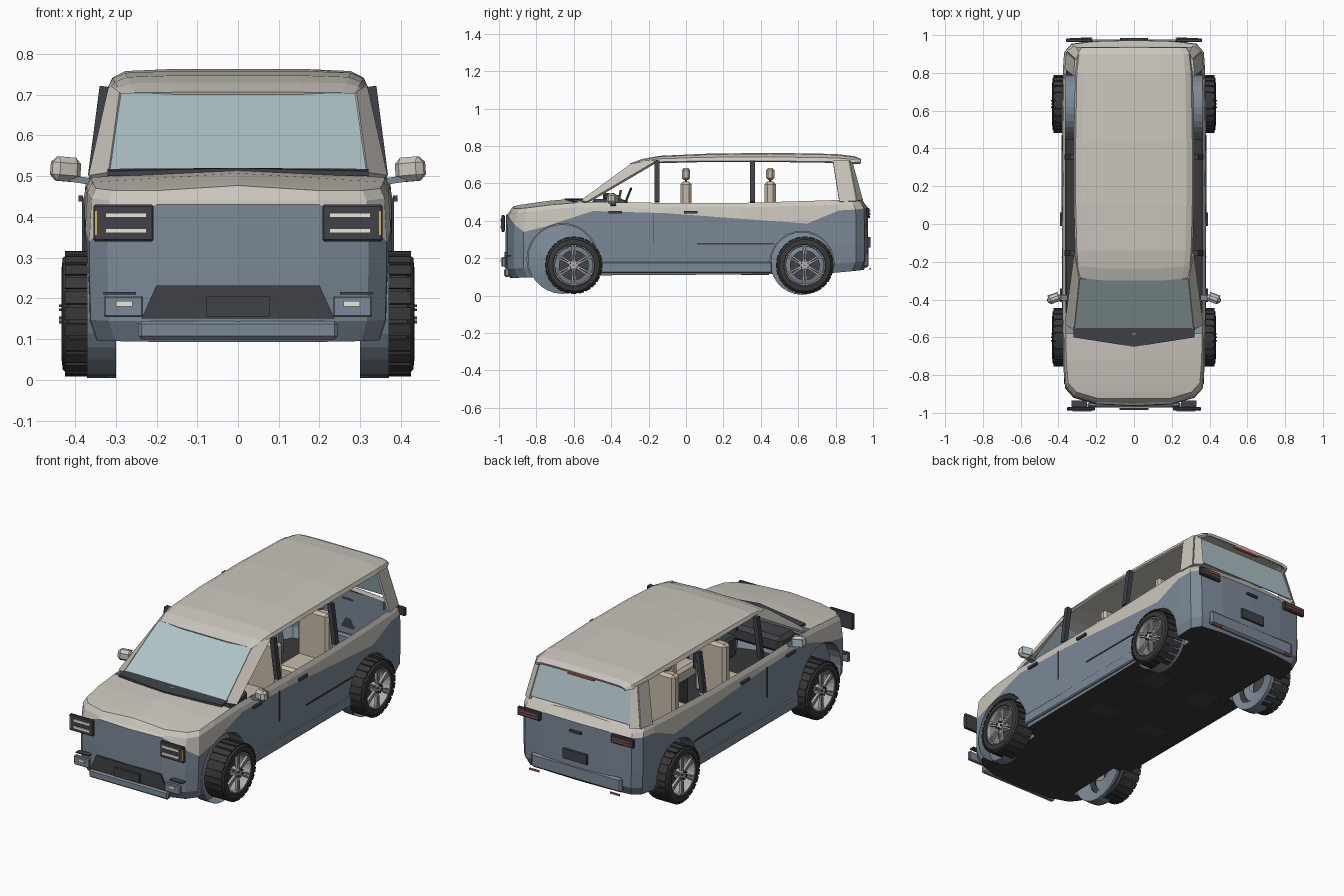
import bpy, bmesh, math
from mathutils import Matrix, Vector

if "Cube" in bpy.data.objects:
    bpy.data.objects.remove(bpy.data.objects["Cube"])


def mat(name, c):
    m = bpy.data.materials.new(name)
    m.diffuse_color = (*c, 1)
    m.use_nodes = True
    m.node_tree.nodes["Principled BSDF"].inputs["Base Color"].default_value = m.diffuse_color
    return m


BLUE = mat("slate_paint", (.20, .25, .31))
BEIGE = mat("sand_paint", (.60, .57, .51))
DARK = mat("dark_trim", (.05, .055, .065))
BLACK = mat("rubber", (.04, .04, .042))
GLASS = mat("glass", (.42, .55, .58))
RIM = mat("alloy", (.42, .42, .42))
SEAT = mat("upholstery", (.58, .50, .40))
LAMP = mat("lamp", (.85, .80, .68))
RED = mat("tail_red", (.50, .12, .08))
AMBER = mat("amber", (.70, .45, .12))


def mesh(name, verts, faces, mats, ids=None, weld=True):
    me = bpy.data.meshes.new(name)
    bm = bmesh.new()
    vs = [bm.verts.new(v) for v in verts]
    for k, f in enumerate(faces):
        face = bm.faces.new([vs[i] for i in f])
        face.material_index = ids[k] if ids else 0
    if weld:
        bmesh.ops.remove_doubles(bm, verts=bm.verts, dist=1e-4)
    bmesh.ops.recalc_face_normals(bm, faces=bm.faces)
    bm.to_mesh(me)
    bm.free()
    for m in mats:
        me.materials.append(m)
    ob = bpy.data.objects.new(name, me)
    bpy.context.collection.objects.link(ob)
    return ob


def box(name, c, s, m, rot=(0, 0, 0), bevel=0):
    v = [(x * s[0] / 2, y * s[1] / 2, z * s[2] / 2)
         for x in (-1, 1) for y in (-1, 1) for z in (-1, 1)]
    f = [(0, 1, 3, 2), (4, 6, 7, 5), (0, 4, 5, 1), (2, 3, 7, 6), (0, 2, 6, 4), (1, 5, 7, 3)]
    ob = mesh(name, v, f, [m])
    ob.location, ob.rotation_euler = c, rot
    if bevel:
        b = ob.modifiers.new("bevel", "BEVEL")
        b.width, b.segments = bevel, 1
    return ob


def pair(name, c, s, m, rot=(0, 0, 0), bevel=0):
    for k, side in ((1, "left"), (-1, "right")):
        box(f"{name}_{side}", (k * c[0], c[1], c[2]), s, m, (rot[0], k * rot[1], k * rot[2]), bevel)


def panel(name, pts, m, t=.012, both=False):
    for k in ((1, -1) if both else (1,)):
        ob = mesh(name, [(k * x, y, z) for x, y, z in pts], [tuple(range(len(pts)))], [m])
        md = ob.modifiers.new("thickness", "SOLIDIFY")
        md.thickness, md.offset = t, 0


def lathe(name, prof, c, m, n=32, k=1, closed=False):
    """Revolve (x, r) points round the x axis."""
    v = [(k * x, r * math.cos(2 * math.pi * i / n), r * math.sin(2 * math.pi * i / n))
         for i in range(n) for x, r in prof]
    p = len(prof)
    f = [(i * p + j, i * p + (j + 1) % p, (i + 1) % n * p + (j + 1) % p, (i + 1) % n * p + j)
         for i in range(n) for j in range(p if closed else p - 1)]
    ob = mesh(name, v, f, [m], weld=False)
    ob.location = c
    return ob


# Body tub: half plan outline (x, y, colour line z, shoulder z, bottom z)
plan = [(0, -.965, .43, .465, .093), (.2, -.955, .43, .465, .093), (.32, -.92, .38, .465, .095),
        (.365, -.87, .34, .47, .097), (.375, -.75, .37, .485, .1), (.377, -.6, .42, .497, .105),
        (.378, -.5, .452, .50, .108), (.38, -.1, .44, .495, .11), (.38, .3, .41, .495, .113),
        (.38, .65, .385, .505, .118), (.376, .82, .455, .51, .122), (.37, .91, .46, .51, .13),
        (.33, .955, .465, .51, .135), (.2, .97, .47, .51, .137), (0, .975, .47, .51, .137)]
verts, faces, ids = [], [], []
R = 8
for k in (1, -1):
    base = len(verts)
    for x, y, zc, zt, zb in plan:
        rows = [(0, .975, zb), (.945, .975, zb), (.99, 1, zb + .05), (1, 1, .27), (1, .997, zc),
                (.985, .985, zt - .025), (.955, .967, zt), (0, .967, zt + .022 * x / .37)]
        verts += [(k * x * sx, y * sy, z) for sx, sy, z in rows]
    for i in range(len(plan) - 1):
        for j in range(R - 1):
            a = base + i * R + j
            faces.append((a, a + 1, a + R + 1, a + R))
            lid = j == 6 and 5 <= i <= 10
            ids.append(2 if lid else 3 if j == 0 else 0 if j < 4 else 1)
body = mesh("body_shell", verts, faces, [BLUE, BEIGE, GLASS, BLACK], ids)

# Wheel wells are cut, then the cabin top is opened
WELLS = ((-.66, .195, .19), (.62, .172, .172))
for y, z, r in WELLS:
    for k in (1, -1):
        cut = lathe("well_cutter", [(.27, .0001), (.27, r), (.5, r), (.5, .0001)], (0, y, z), BLUE, 28, k)
        bm = bmesh.new()
        bm.from_mesh(cut.data)
        bmesh.ops.remove_doubles(bm, verts=bm.verts, dist=.001)
        bmesh.ops.recalc_face_normals(bm, faces=bm.faces)
        bm.to_mesh(cut.data)
        bm.free()
        cut.hide_render = True
        md = body.modifiers.new("well", "BOOLEAN")
        md.object, md.operation, md.solver = cut, "DIFFERENCE", "EXACT"
        bpy.context.view_layer.objects.active = body
        bpy.ops.object.modifier_apply(modifier="well")
        bpy.data.objects.remove(cut)
        lathe("wheel_liner", [(.37, r - .004), (.30, r - .004), (.33, .06)], (0, y, z), BLUE, 28, k)
bm = bmesh.new()
bm.from_mesh(body.data)
bmesh.ops.delete(bm, geom=[f for f in bm.faces if f.material_index == 2], context="FACES")
bm.to_mesh(body.data)
bm.free()

# Roof loft: (y, half width, edge z, crown z)
secs = [(-.285, .292, .695, .706), (-.22, .305, .71, .73), (-.14, .312, .715, .747), (.1, .318, .72, .758),
        (.45, .318, .72, .763), (.8, .312, .715, .757), (.9, .30, .71, .745), (.935, .28, .71, .73)]
v, f = [], []
for y, w, e, t in secs:
    half = [(w, e), (w * .97, e + (t - e) * .5), (w * .87, t - (t - e) * .12), (w * .5, t)]
    v += [(x, y - .02 * (1 - (x / w) ** 2) * (y < -.2), z) for x, z in half]
    v += [(-x, y - .02 * (1 - (x / w) ** 2) * (y < -.2), z) for x, z in reversed(half)]
for i in range(len(secs) - 1):
    f += [(i * 8 + j, i * 8 + j + 1, i * 8 + j + 9, i * 8 + j + 8) for j in range(7)]
roof = mesh("roof", v, f, [BEIGE])
md = roof.modifiers.new("thickness", "SOLIDIFY")
md.thickness, md.offset = .014, -1

# Glass, cowl and pillars
panel("windshield", [(-.315, -.56, .508), (.315, -.56, .508), (.287, -.29, .702), (-.287, -.29, .702)], GLASS, .006)
panel("cowl", [(-.32, -.60, .506), (0, -.65, .514), (.32, -.60, .506), (.32, -.54, .512), (-.32, -.54, .512)], DARK)
panel("front_pillar", [(.313, -.56, .505), (.362, -.53, .497), (.312, -.15, .72), (.286, -.29, .702)], BEIGE, .014, True)
panel("rear_window", [(-.31, .935, .525), (.31, .935, .525), (.28, .885, .705), (-.28, .885, .705)], GLASS, .006)
panel("rear_pillar_side", [(.362, .82, .50), (.352, .91, .505), (.308, .87, .72), (.312, .785, .72)], BEIGE, .014, True)
panel("rear_pillar_back", [(.352, .91, .505), (.308, .94, .51), (.278, .885, .71), (.308, .87, .72)], BEIGE, .014, True)
for y in (-.155, .355):
    pair("door_pillar", (.341, y, .61), (.026, .028, .222), DARK, (0, -.13, 0))
box("high_brake_lamp", (0, .925, .712), (.16, .015, .01), RED)

# Wheels: tyre, tread blocks, rim, spokes, bolts
for y in (-.60, .635):
    for k in (1, -1):
        c = (0, y, .162)
        lathe("tyre", [(.315, .108), (.31, .135), (.325, .15), (.415, .15), (.43, .138), (.433, .112), (.42, .106)],
              c, BLACK, 30, k, True)
        lathe("rim", [(.33, .106), (.415, .100), (.427, .104), (.427, .112), (.33, .112)], c, RIM, 30, k, True)
        lathe("brake_disc", [(.36, .001), (.36, .08), (.375, .08), (.375, .001)], c, DARK, 20, k)
        lathe("hub", [(.39, .028), (.428, .026), (.432, .018), (.432, .001)], c, RIM, 16, k)
        for i in range(24):
            a = 2 * math.pi * i / 24
            box("tread_block", (k * .372, y + .151 * math.sin(a), .162 + .151 * math.cos(a)),
                (.106, .031, .006), BLACK, (-a, 0, 0))
        for i in range(6):
            a = 2 * math.pi * i / 6
            for o in (-.1, .1):
                box("spoke", (k * .417, y + .064 * math.sin(a + o), .162 + .064 * math.cos(a + o)),
                    (.014, .009, .086), RIM, (-a - o * .5, 0, 0))
            box("wheel_bolt", (k * .434, y + .02 * math.sin(a), .162 + .02 * math.cos(a)), (.01, .007, .007), DARK)

# Front fascia
pair("headlight", (.281, -.978, .385), (.148, .018, .09), DARK, bevel=.004)
for z in (.366, .404):
    pair("headlight_bar", (.275, -.989, z), (.10, .006, .012), LAMP)
pair("side_marker", (.349, -.987, .385), (.007, .006, .06), AMBER)
pair("fog_housing", (.281, -.975, .18), (.096, .02, .052), BLUE, bevel=.004)
pair("fog_lamp", (.279, -.987, .187), (.04, .008, .014), LAMP)
pair("fog_trim", (.29, -.95, .213), (.08, .03, .006), DARK)
panel("lower_grille", [(-.2, -.966, .232), (.2, -.966, .232), (.237, -.966, .15), (-.237, -.966, .15)], DARK, .01)
box("front_plate", (0, -.98, .18), (.155, .012, .048), DARK)
box("front_lip", (0, -.957, .122), (.49, .03, .045), BLUE, bevel=.008)

# Rear fascia
pair("tail_light", (.29, .972, .445), (.14, .018, .048), DARK, bevel=.004)
for z in (.437, .452):
    pair("tail_light_bar", (.285, .983, z), (.11, .005, .006), RED)
pair("rear_reflector", (.25, .985, .143), (.06, .006, .01), RED)
box("rear_plate", (0, .98, .285), (.15, .012, .055), DARK)
box("tailgate_handle", (0, .978, .42), (.07, .014, .012), DARK)
box("rear_bumper", (0, .962, .19), (.56, .03, .08), BLUE, bevel=.01)

# Side trim: handles, door gap, slide rail, sill, mirrors
for y in (-.378, .025):
    pair("door_handle", (.386, y, .445), (.012, .072, .014), DARK)
pair("door_gap", (.38, -.175, .36), (.006, .005, .17), DARK)
pair("slide_rail", (.38, .265, .277), (.008, .41, .007), DARK)
pair("sill", (.372, 0, .15), (.018, .92, .06), BLUE, bevel=.006)
pair("mirror_arm", (.383, -.39, .49), (.06, .03, .016), BLUE, (0, -.15, 0))
pair("mirror_head", (.423, -.395, .517), (.074, .045, .06), BEIGE, (0, -.08, -.35), .015)
pair("mirror_glass", (.43, -.371, .517), (.055, .004, .042), GLASS, (0, -.08, -.35))

# Interior: two rows of seats, dashboard, steering wheel
for y in (0, .45):
    pair("seat_back", (.165, y, .46), (.19, .06, .30), SEAT, bevel=.015)
    pair("seat_cushion", (.165, y - .10, .31), (.19, .22, .08), SEAT, bevel=.015)
    pair("seat_base", (.165, y - .08, .19), (.14, .15, .16), DARK)
    pair("headrest", (.165, y, .65), (.11, .045, .065), SEAT, bevel=.012)
    pair("headrest_post", (.165, y, .61), (.05, .012, .04), DARK)
box("dashboard", (0, -.44, .47), (.66, .14, .09), DARK, bevel=.02)
box("centre_screen", (0, -.355, .53), (.13, .012, .07), DARK, (-.2, 0, 0))
box("instrument_hood", (.165, -.41, .53), (.14, .07, .035), DARK, bevel=.01)
box("centre_console", (0, -.25, .40), (.10, .26, .12), DARK, bevel=.012)
box("steering_column", (.165, -.36, .51), (.025, .10, .025), DARK, (-.4, 0, 0))
bpy.ops.mesh.primitive_torus_add(major_radius=.055, minor_radius=.007, major_segments=20, minor_segments=6,
                                 location=(.165, -.315, .52), rotation=(math.radians(68), 0, 0))
bpy.context.object.name = "steering_wheel"
bpy.context.object.data.materials.append(DARK)
box("rear_view_mirror", (0, -.27, .665), (.09, .015, .025), DARK)
